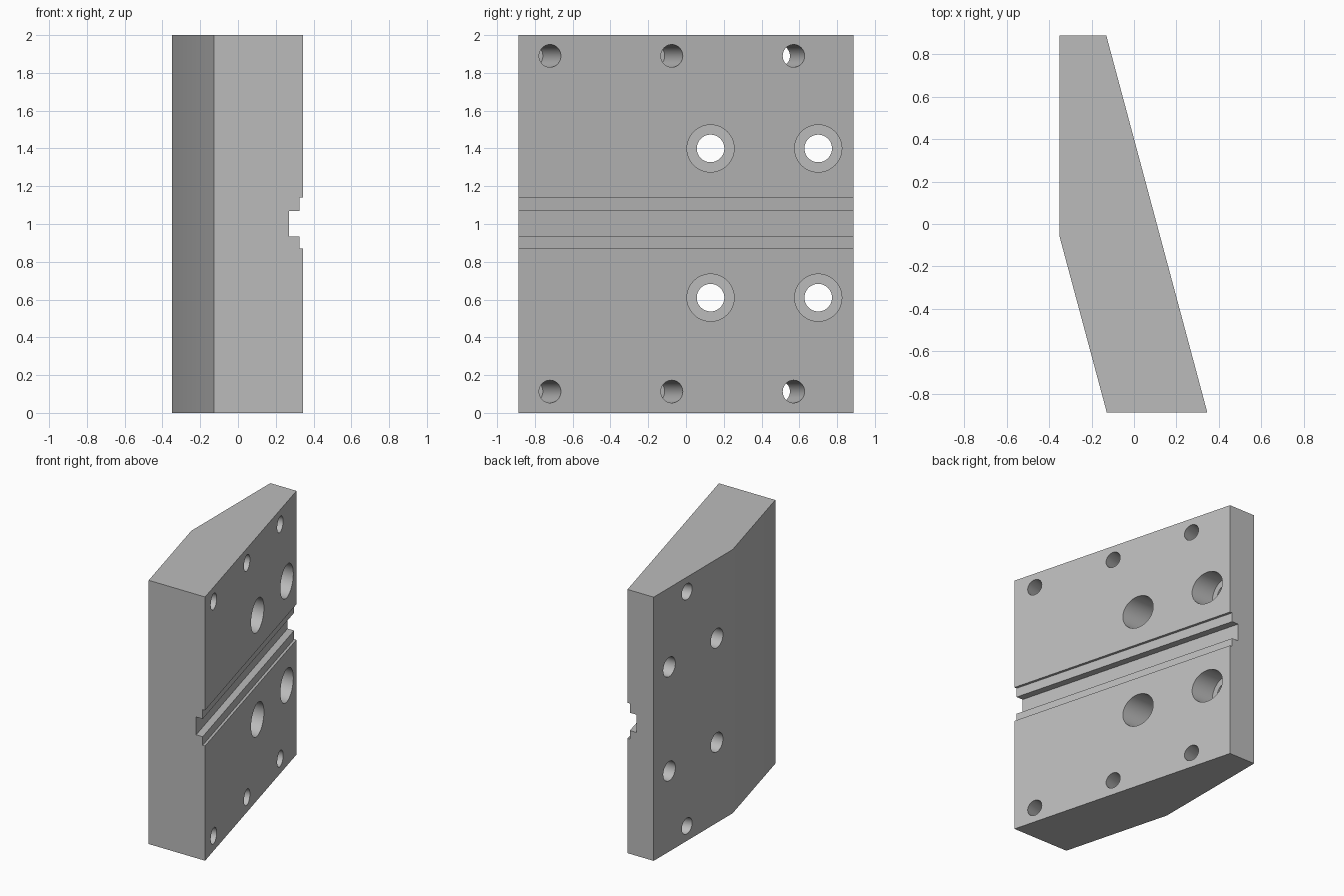
import bpy, bmesh, math
from mathutils import Vector, Matrix

if "Cube" in bpy.data.objects:
    bpy.data.objects.remove(bpy.data.objects["Cube"], do_unlink=True)

HALF_Y = 0.887
TILT = math.radians(15)
SLOPE = math.tan(TILT)


def face_x(y):
    """x of the slanted mounting face at a given y."""
    return 0.345 - SLOPE * (y + HALF_Y)


def prism(bm, points, sweep):
    """Closed solid made by sweeping a flat outline along a vector."""
    base = bm.faces.new([bm.verts.new(p) for p in points])
    top = bmesh.ops.extrude_face_region(bm, geom=[base], use_keep_orig=True)["geom"]
    moved = [v for v in top if isinstance(v, bmesh.types.BMVert)]
    bmesh.ops.translate(bm, verts=moved, vec=sweep)


def rod(bm, start, end, radius):
    """Round cutter between two points."""
    start, end = Vector(start), Vector(end)
    axis = end - start
    turn = axis.to_track_quat('Z', 'Y').to_matrix().to_4x4()
    bmesh.ops.create_cone(bm, cap_ends=True, segments=48, radius1=radius, radius2=radius,
                          depth=axis.length, matrix=Matrix.Translation((start + end) / 2) @ turn)


def make_object(name, bm):
    bmesh.ops.recalc_face_normals(bm, faces=bm.faces[:])
    mesh = bpy.data.meshes.new(name)
    bm.to_mesh(mesh)
    bm.free()
    obj = bpy.data.objects.new(name, mesh)
    bpy.context.collection.objects.link(obj)
    return obj


# Material
steel = bpy.data.materials.new("plain_grey")
steel.use_nodes = True
grey = (0.5, 0.5, 0.5, 1)
steel.diffuse_color = grey
steel.node_tree.nodes["Principled BSDF"].inputs["Base Color"].default_value = grey

# Wedge-shaped plate
bm = bmesh.new()
outline = [(-0.35, HALF_Y), (face_x(HALF_Y), HALF_Y), (face_x(-HALF_Y), -HALF_Y),
           (-0.128, -HALF_Y), (-0.35, -0.06)]
prism(bm, [(x, y, 0) for x, y in outline], (0, 0, 2))
plate = make_object("wedge_plate", bm)
plate.data.materials.append(steel)

cutters = []

# Stepped groove along the slanted face
bm = bmesh.new()
profile = [(0.1, 0.87), (-0.02, 0.87), (-0.02, 0.935), (-0.075, 0.935),
           (-0.075, 1.07), (-0.02, 1.07), (-0.02, 1.14), (0.1, 1.14)]
prism(bm, [(face_x(-1) + dx, -1, z) for dx, z in profile], (-2 * SLOPE, 2, 0))
cutters.append(make_object("groove_cutter", bm))

# Counterbores and the bolt holes through them
bores, bolts = bmesh.new(), bmesh.new()
for y in (0.13, 0.70):
    for z in (0.61, 1.40):
        rod(bores, (-0.23, y, z), (0.5, y, z), 0.125)
        rod(bolts, (-0.5, y, z), (0.5, y, z), 0.073)
cutters += [make_object("counterbore_cutter", bores), make_object("bolt_hole_cutter", bolts)]

# Small holes square to the slanted face, too shallow to pass the thick end
bm = bmesh.new()
normal = Vector((math.cos(TILT), math.sin(TILT), 0))
for y in (-0.72, -0.075, 0.57):
    for z in (0.113, 1.89):
        mouth = Vector((face_x(y), y, z))
        rod(bm, mouth + normal * 0.1, mouth - normal * 0.37, 0.06)
cutters.append(make_object("small_hole_cutter", bm))

# Cut everything and keep the finished mesh
for cutter in cutters:
    cutter.hide_render = True
    mod = plate.modifiers.new(cutter.name, 'BOOLEAN')
    mod.operation = 'DIFFERENCE'
    mod.solver = 'EXACT'
    mod.object = cutter
bpy.context.view_layer.update()
result = bpy.data.meshes.new_from_object(plate.evaluated_get(bpy.context.evaluated_depsgraph_get()))
plate.modifiers.clear()
plate.data = result
for cutter in cutters:
    bpy.data.objects.remove(cutter, do_unlink=True)
result.materials.clear()
result.materials.append(steel)
for poly in result.polygons:
    poly.material_index = 0

# Smooth hole walls, crisp edges
for obj in bpy.context.selected_objects:
    obj.select_set(False)
plate.select_set(True)
bpy.context.view_layer.objects.active = plate
bpy.ops.object.shade_smooth_by_angle(angle=math.radians(30))
